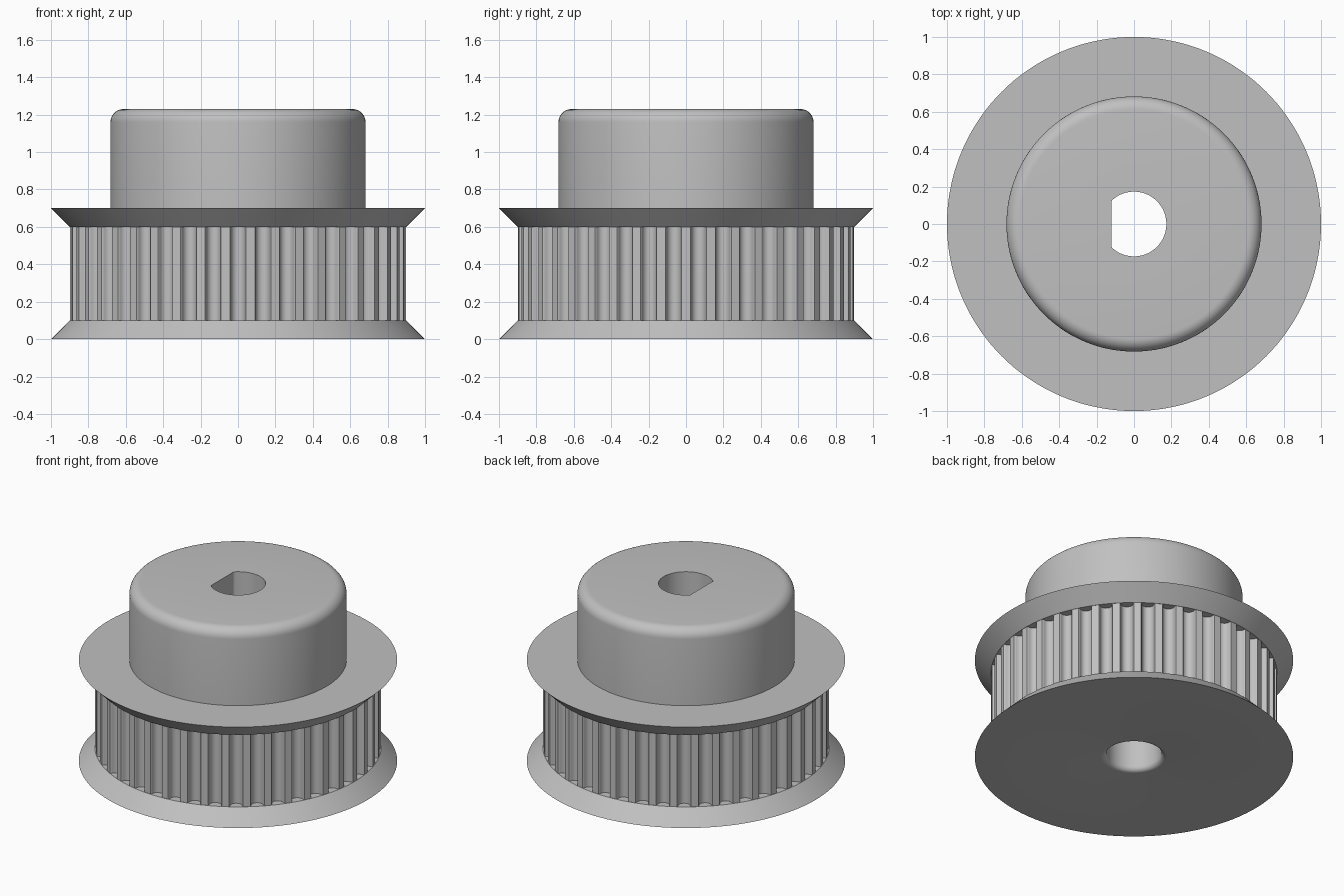
import bpy
import bmesh
from math import sin, cos, pi, radians

if "Cube" in bpy.data.objects:
    bpy.data.objects.remove(bpy.data.objects["Cube"])

SEGMENTS = 144
TEETH = 42
BORE = 0.173
FLAT_X = -0.12
FLAT_Z = 0.7       # the bore turns D-shaped above this height
HEIGHT = 1.23

metal = bpy.data.materials.new("grey metal")
metal.use_nodes = True
grey = (0.53, 0.53, 0.53, 1)
metal.diffuse_color = grey
metal.node_tree.nodes["Principled BSDF"].inputs["Base Color"].default_value = grey


def finish(name, bm):
    """Turn a bmesh into a smooth-shaded object with sharp edges kept."""
    bmesh.ops.remove_doubles(bm, verts=bm.verts, dist=0.0001)
    bmesh.ops.recalc_face_normals(bm, faces=bm.faces)
    mesh = bpy.data.meshes.new(name)
    bm.to_mesh(mesh)
    bm.free()
    mesh.materials.append(metal)
    obj = bpy.data.objects.new(name, mesh)
    bpy.context.collection.objects.link(obj)
    bpy.ops.object.select_all(action='DESELECT')
    obj.select_set(True)
    bpy.context.view_layer.objects.active = obj
    bpy.ops.object.shade_smooth_by_angle(angle=radians(30))
    return obj


def bridge(bm, a, b):
    """Join two closed rings of vertices with quads."""
    n = len(a)
    for i in range(n):
        j = (i + 1) % n
        bm.faces.new((a[i], a[j], b[j], b[i]))


def arc(cx, cz, r, start, end, steps):
    angles = [radians(start + (end - start) * i / steps) for i in range(steps + 1)]
    return [(cx + r * cos(a), cz + r * sin(a)) for a in angles]


# Pulley body: flanges, core and hub turned from one closed profile
fillet, bore_fillet = 0.07, 0.034
hub = 0.682
profile = arc(BORE + bore_fillet, bore_fillet, bore_fillet, 180, 270, 6)
profile += [(1, 0), (0.9, 0.1), (0.84, 0.1), (0.84, 0.6), (0.9, 0.6), (1, 0.7), (hub, 0.7)]
profile += arc(hub - fillet, HEIGHT - fillet, fillet, 0, 90, 8)
profile += [(BORE, HEIGHT), (BORE, FLAT_Z), (BORE, FLAT_Z)]
flat_rings = (len(profile) - 3, len(profile) - 2)

bm = bmesh.new()
rings = []
for index, (r, z) in enumerate(profile):
    ring = []
    for s in range(SEGMENTS):
        a = 2 * pi * s / SEGMENTS
        x, y = r * cos(a), r * sin(a)
        if index in flat_rings:
            x = max(x, FLAT_X)
        ring.append(bm.verts.new((x, y, z)))
    rings.append(ring)
for i, ring in enumerate(rings):
    bridge(bm, ring, rings[(i + 1) % len(rings)])
finish("pulley_body", bm)

# Toothed ring: rounded grooves repeated around the core
outer, half_width, root = 0.897, 0.044, 0.038
groove = [(-half_width, outer), (-root - 0.002, outer - 0.005)]
groove += arc(0, outer - 0.014, root, 180, 360, 10)
groove += [(root + 0.002, outer - 0.005), (half_width, outer)]

bm = bmesh.new()
low, high = [], []
for k in range(TEETH):
    a = 2 * pi * (k + 0.5) / TEETH
    for t, r in groove:
        x, y = r * cos(a) - t * sin(a), r * sin(a) + t * cos(a)
        low.append(bm.verts.new((x, y, 0.1)))
        high.append(bm.verts.new((x, y, 0.6)))
bridge(bm, low, high)
finish("toothed_ring", bm)
